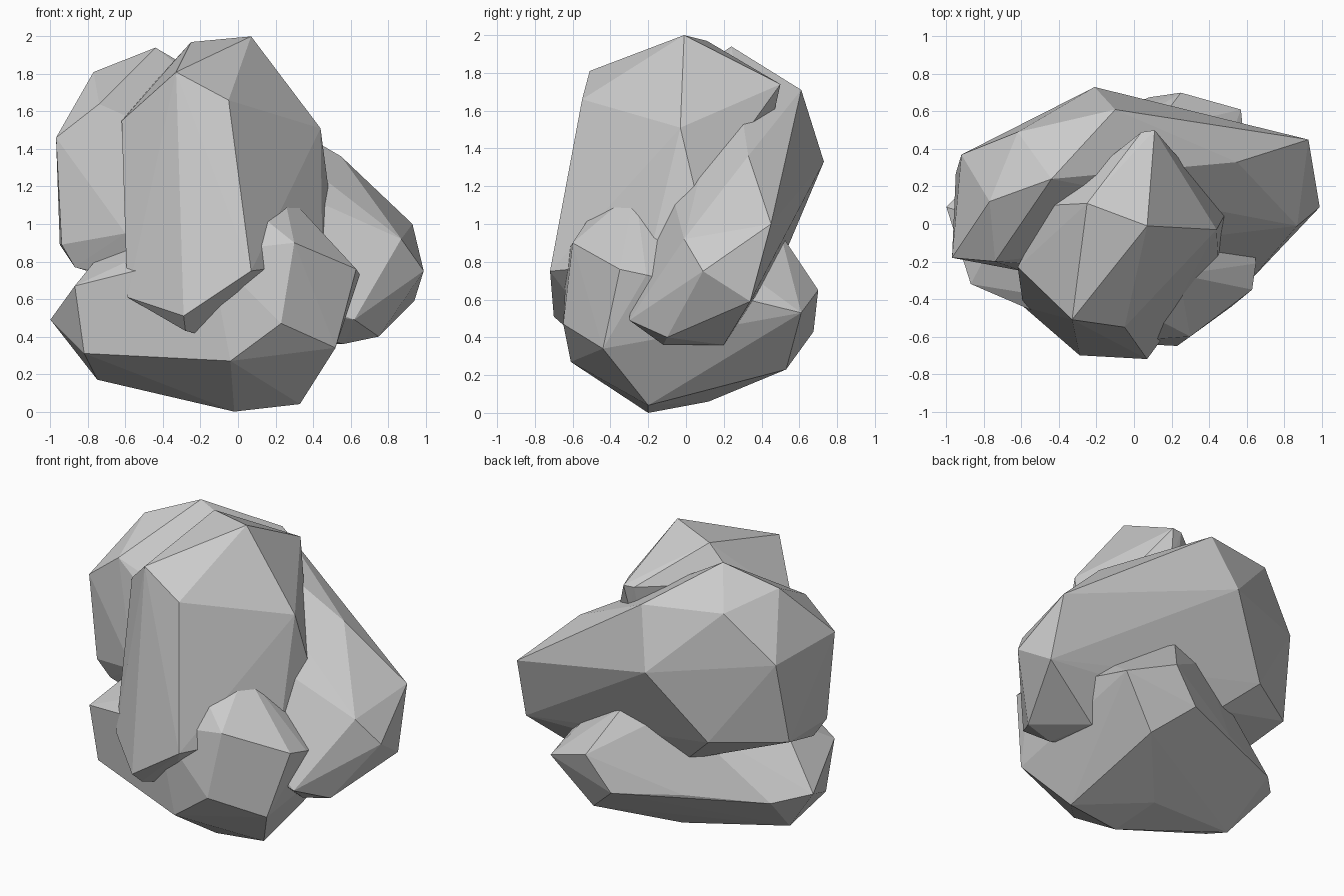
import bpy, bmesh


def boulder(name, corners):
    """Flat-faced convex stone wrapped around its corner points."""
    bm = bmesh.new()
    for c in corners:
        bm.verts.new(c)
    hull = bmesh.ops.convex_hull(bm, input=bm.verts[:])
    loose = list({v for v in hull["geom_interior"] + hull["geom_unused"]
                  if isinstance(v, bmesh.types.BMVert)})
    bmesh.ops.delete(bm, geom=loose, context='VERTS')
    bmesh.ops.recalc_face_normals(bm, faces=bm.faces[:])
    mesh = bpy.data.meshes.new(name)
    bm.to_mesh(mesh)
    bm.free()
    ob = bpy.data.objects.new(name, mesh)
    bpy.context.collection.objects.link(ob)
    return ob


# Tall stone leaning at the front
boulder("front_boulder", [
    (.07, -.01, 2), (-.25, .11, 1.97), (.11, .5, 1.74), (.04, .49, 1.74),
    (.09, .46, 1.56), (-.33, -.51, 1.81), (-.05, -.55, 1.66),
    (-.62, -.23, 1.55), (-.45, .1, 1.75), (.44, -.03, 1.51), (.49, .06, 1.13),
    (.45, -.2, .8), (.07, -.72, .75), (-.29, -.70, .51), (-.28, -.61, .43),
    (-.15, -.45, .4), (-.59, -.44, .61), (0, .3, .9)])

# Wide stone behind, sloping down to the right
boulder("back_boulder", [
    (-.44, .24, 1.94), (-.77, .12, 1.81), (-.62, .49, 1.74), (-.1, .61, 1.71),
    (-.74, -.2, 1.64), (-.97, -.18, 1.46), (-.92, .37, 1.43), (-.21, .73, 1.33),
    (.55, .33, 1.36), (.93, .45, 1), (.87, -.01, .92), (.99, .09, .75),
    (.94, .34, .59), (.75, -.1, .4), (.62, -.3, .49), (.56, -.12, .36),
    (.5, .2, .36), (-.3, .42, .66), (-.54, .54, .88), (-.95, .27, .89),
    (-.94, -.14, .89), (-.87, -.1, .77), (-.6, -.25, .95)])

# Low stone that carries the other two
boulder("base_boulder", [
    (-.02, -.2, 0), (.33, -.2, .04), (-.06, .12, .06), (-.75, -.02, .17),
    (.31, .53, .23), (-.82, -.3, .31), (-.04, -.61, .27), (.52, -.44, .34),
    (.23, -.65, .47), (-1, .09, .49), (-.82, .28, .45), (-.33, .5, .46),
    (.08, .675, .43), (.57, .61, .53), (.25, .7, .65), (-.87, -.32, .67),
    (.65, -.21, .73), (.63, -.35, .76), (.3, -.6, .9), (.24, -.27, 1.18),
    (.05, -.47, 1.1), (-.15, -.63, .85), (.1, .5, .95), (-.2, .42, .95),
    (-.7, 0, .88)])
